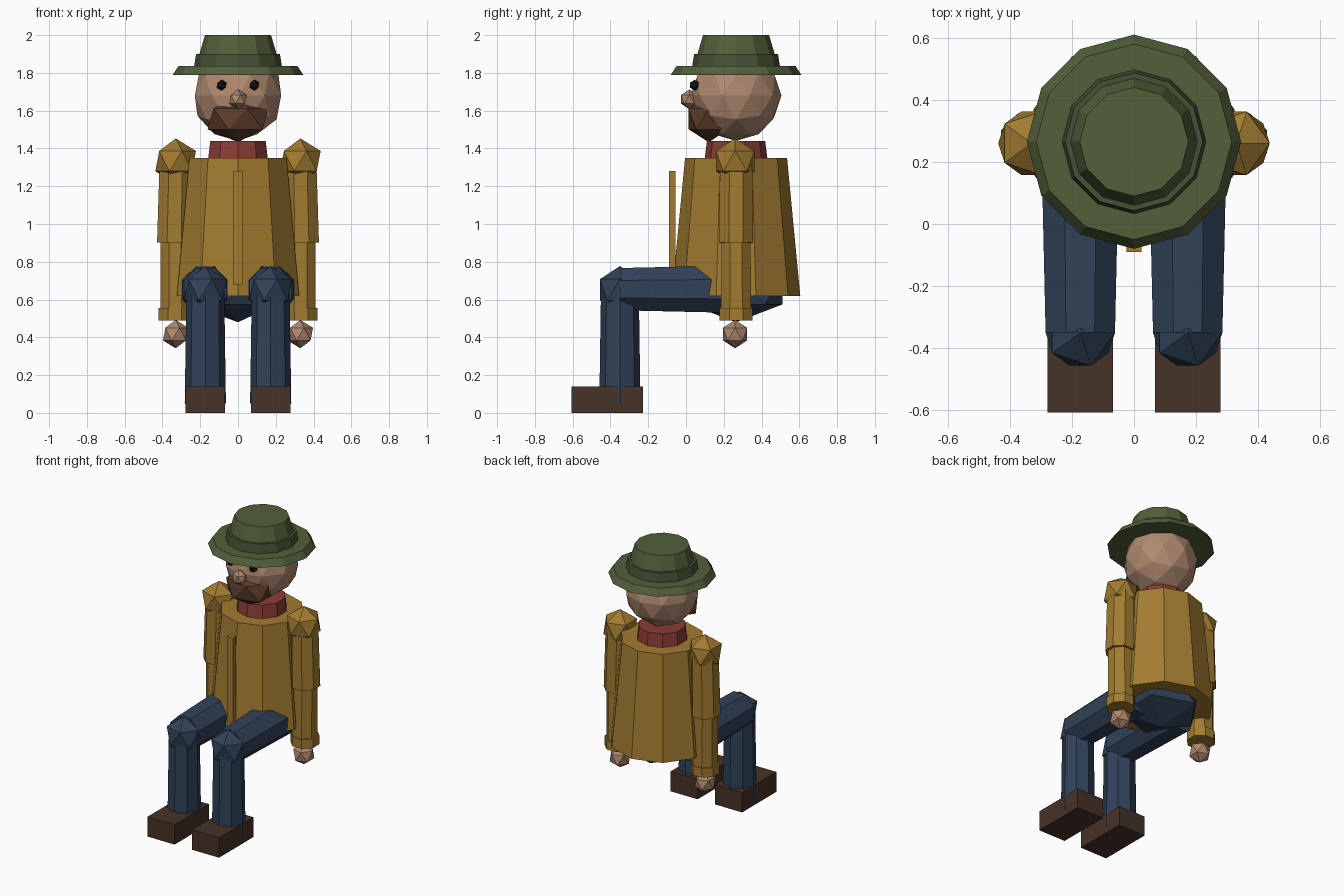
import bpy, bmesh, math
from mathutils import Vector, Matrix

if "Cube" in bpy.data.objects:
    bpy.data.objects.remove(bpy.data.objects["Cube"])

CY = 0.265  # body axis depth


def mat(name, rgb):
    m = bpy.data.materials.new(name)
    m.diffuse_color = (*rgb, 1)
    m.use_nodes = True
    m.node_tree.nodes["Principled BSDF"].inputs["Base Color"].default_value = m.diffuse_color
    return m


SKIN = mat("skin", (.43, .25, .16))
COAT = mat("coat_cloth", (.36, .20, .03))
JEANS = mat("trouser_cloth", (.03, .054, .098))
BOOT = mat("boot_leather", (.06, .032, .021))
SCARF = mat("scarf_cloth", (.26, .045, .034))
BEARD = mat("beard_hair", (.107, .045, .023))
FELT = mat("hat_felt", (.085, .115, .042))
BAND = mat("band_felt", (.06, .083, .035))
BLACK = mat("eye_black", (.008, .008, .01))


def finish(bm, name, material):
    me = bpy.data.meshes.new(name)
    bm.to_mesh(me)
    bm.free()
    me.materials.append(material)
    ob = bpy.data.objects.new(name, me)
    bpy.context.collection.objects.link(ob)
    return ob


def tube(name, a, b, ra, rb, sides, material, spin=0):
    """Capped tapered prism from point a to point b."""
    a, b = Vector(a), Vector(b)
    d = b - a
    q = Matrix.Identity(4) if d.x == d.y == 0 else d.to_track_quat('Z', 'Y').to_matrix().to_4x4()
    if d.x == d.y == 0 and d.z < 0:
        a, b, ra, rb = b, a, rb, ra
    m = Matrix.Translation((a + b) / 2) @ q @ Matrix.Rotation(spin, 4, 'Z')
    bm = bmesh.new()
    bmesh.ops.create_cone(bm, cap_ends=True, segments=sides, radius1=ra,
                          radius2=rb, depth=d.length, matrix=m)
    return finish(bm, name, material)


def ball(name, c, r, material, level=1):
    """Low-poly icosphere; r is a radius or three radii."""
    r = r if isinstance(r, tuple) else (r, r, r)
    bm = bmesh.new()
    bmesh.ops.create_icosphere(bm, subdivisions=level, radius=1,
                               matrix=Matrix.Translation(c) @ Matrix.Diagonal((*r, 1)))
    return finish(bm, name, material)


def box(name, lo, hi, material):
    lo, hi = Vector(lo), Vector(hi)
    bm = bmesh.new()
    bmesh.ops.create_cube(bm, size=1, matrix=Matrix.Translation((lo + hi) / 2)
                          @ Matrix.Diagonal((*(hi - lo), 1)))
    return finish(bm, name, material)


# hat
tube("hat_brim", (0, CY, 1.79), (0, CY, 1.837), .345, .315, 12, FELT)
tube("hat_band", (0, CY, 1.83), (0, CY, 1.90), .233, .222, 12, BAND)
tube("hat_crown", (0, CY, 1.83), (0, CY, 2.0), .225, .175, 12, FELT)

# head and face
ball("head", (0, CY, 1.68), .24, SKIN, 2)
ball("beard", (0, .12, 1.556), (.18, .124, .123), BEARD)
ball("nose", (0, .018, 1.66), .052, SKIN)
for s, side in ((-1, "left"), (1, "right")):
    ball(side + "_eye", (s * .087, .046, 1.735), .029, BLACK)

# neck and torso
tube("scarf", (0, CY, 1.33), (0, CY, 1.44), .168, .154, 10, SCARF)
tube("coat", (0, CY, .62), (0, CY, 1.35), .34, .27, 10, COAT)
box("coat_placket", (-.024, -.09, .68), (.024, -.055, 1.28), COAT)
ball("hips", (0, CY, .65), (.28, .288, .17), JEANS)

FLAT = math.pi / 8  # turns an octagon face to the front
for s, side in ((-1, "left"), (1, "right")):
    # arm
    x = s * .33
    ball(side + "_shoulder", (x, CY - .005, 1.333), .12, COAT)
    tube(side + "_upper_arm", (s * .338, CY, .90), (x, CY, 1.33), .098, .092, 8, COAT, FLAT)
    ball(side + "_elbow", (s * .338, CY, .95), .09, COAT)
    tube(side + "_forearm", (x, CY, .49), (s * .335, CY, .93), .088, .082, 8, COAT, FLAT)
    tube(side + "_cuff", (x + s * .005, CY, .49), (x + s * .005, CY, .555), .094, .094, 8, COAT, FLAT)
    ball(side + "_hand", (x, CY - .005, .417), .075, SKIN)
    # leg
    x = s * .173
    tube(side + "_thigh", (x, .26, .655), (x, -.35, .655), .136, .121, 8, JEANS, FLAT)
    ball(side + "_knee", (x, -.35, .652), .125, JEANS)
    tube(side + "_shin", (x, -.35, .05), (x, -.35, .66), .109, .1, 8, JEANS)
    box(side + "_boot", (x - .105, -.607, 0), (x + .105, -.227, .14), BOOT)
